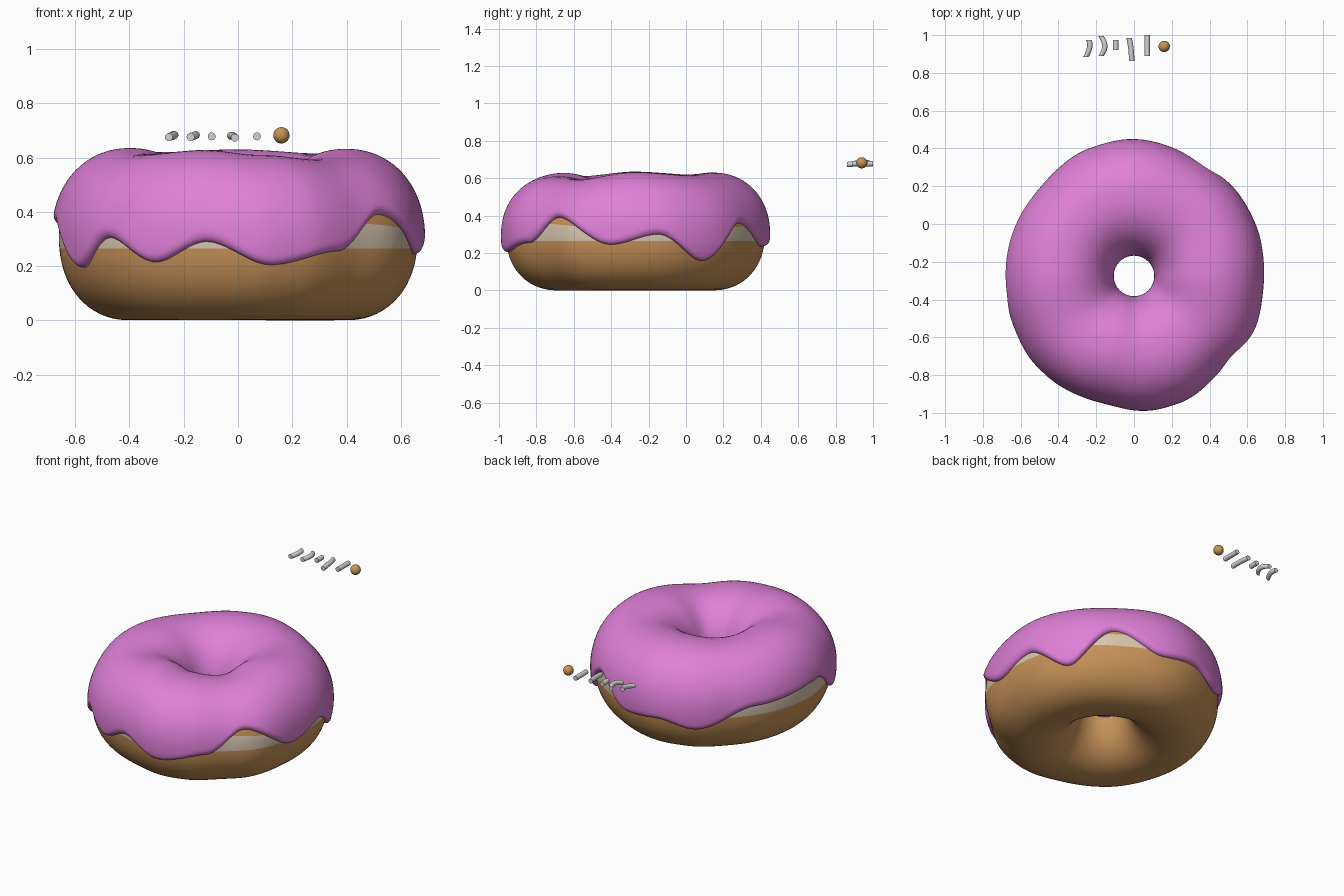
import bpy, bmesh, math
from math import sin, cos, pi, radians

if "Cube" in bpy.data.objects:
    bpy.data.objects.remove(bpy.data.objects["Cube"])

CENTER_Y = -0.275
HOLE = 0.135          # dough hole radius
THICK = 0.028         # icing thickness
STEPS = 180
POWER = 0.93          # slightly boxy ring section

# Outline radius, icing top and icing lower edge by angle in degrees
RADIUS = [(-161, .69), (-135, .705), (-105, .695), (-82, .718), (-70, .715),
          (-48, .685), (-30, .705), (-6, .688), (25, .7), (40, .705),
          (60, .7), (92, .725), (109, .716), (137, .685), (178, .688)]
TOP = [(-140, .612), (-108, .628), (-80, .61), (-45, .592), (0, .632),
       (45, .615), (90, .63), (135, .62), (180, .635)]
EDGE = [(-149, .195), (-134, .305), (-117, .215), (-100, .29), (-80, .205),
        (-57, .255), (-38, .39), (-11, .245), (11, .3), (33, .16),
        (56, .36), (80, .235), (98, .25), (116, .205), (146, .325),
        (187, .36)]


def material(name, color):
    m = bpy.data.materials.new(name)
    m.use_nodes = True
    rgba = (*color, 1)
    m.diffuse_color = rgba
    m.node_tree.nodes["Principled BSDF"].inputs["Base Color"].default_value = rgba
    return m


brown = material("baked brown", (.58, .29, .10))
cream = material("pale cream", (.69, .57, .43))
pink = material("pink icing", (.74, .215, .69))
grey = material("light grey", (.65, .65, .65))


def lookup(table, deg):
    """Smooth periodic interpolation of (angle, value) pairs."""
    deg = (deg - table[0][0]) % 360 + table[0][0]
    pairs = table + [(table[0][0] + 360, table[0][1])]
    for (a, u), (b, v) in zip(pairs, pairs[1:]):
        if a <= deg <= b:
            t = (deg - a) / (b - a)
            return u + (v - u) * t * t * (3 - 2 * t)


def spread(a, b, n):
    return [a + (b - a) * i / n for i in range(n)]


def loft(name, rings, mats, closed=True, rule=None, angle=60):
    """Skin closed rings of points; join the ends or cap them."""
    bm = bmesh.new()
    vs = [[bm.verts.new(p) for p in r] for r in rings]
    n, m = len(rings), len(rings[0])
    for i in range(n if closed else n - 1):
        for j in range(m):
            k, l = (i + 1) % n, (j + 1) % m
            f = bm.faces.new((vs[i][j], vs[k][j], vs[k][l], vs[i][l]))
            f.material_index = rule(j) if rule else 0
    if not closed:
        bm.faces.new(vs[0])
        bm.faces.new(vs[-1])
    bmesh.ops.recalc_face_normals(bm, faces=bm.faces)
    mesh = bpy.data.meshes.new(name)
    bm.to_mesh(mesh)
    bm.free()
    ob = bpy.data.objects.new(name, mesh)
    bpy.context.collection.objects.link(ob)
    for mat in mats:
        mesh.materials.append(mat)
    smooth(ob, angle)


def smooth(ob, angle):
    bpy.ops.object.select_all(action='DESELECT')
    ob.select_set(True)
    bpy.context.view_layer.objects.active = ob
    bpy.ops.object.shade_smooth_by_angle(angle=radians(angle))


def soft(v, p):
    return math.copysign(abs(v) ** p, v)


class Section:
    """Dough cross-section at one angle around the ring."""

    def __init__(self, deg):
        self.a = radians(deg)
        outer = lookup(RADIUS, deg) - THICK
        self.mid, self.half = (outer + HOLE) / 2, (outer - HOLE) / 2
        self.h = (lookup(TOP, deg) - THICK) / 2

    def point(self, phi, off=0):
        r = self.mid + self.half * soft(cos(phi), POWER) + off * cos(phi)
        z = self.h + self.h * soft(sin(phi), POWER) + off * sin(phi)
        return r * cos(self.a), CENTER_Y + r * sin(self.a), z

    def phi_at(self, z):
        return math.asin(soft((z - self.h) / self.h, 1 / POWER))


sections = [(d, Section(d)) for d in spread(-180, 180, STEPS)]

# Dough ring with a pale band around its outer side
LOW, BAND = 32, 5
rings = []
for deg, s in sections:
    p0, p1 = s.phi_at(.265), s.phi_at(.35 + .01 * sin(radians(deg * 5)))
    phis = spread(-pi, p0, LOW) + spread(p0, p1, BAND) + spread(p1, pi, LOW)
    rings.append([s.point(p) for p in phis])
loft("dough_ring", rings, [brown, cream],
     rule=lambda j: int(LOW <= j < LOW + BAND))

# Icing shell with a wavy, rounded lower edge
rings = []
for deg, s in sections:
    start, end = s.phi_at(lookup(EDGE, deg)), pi + .1
    ring = []
    for t in spread(0, 1, 60) + [1]:
        e = t * t * (3 - 2 * t)
        phi = start + (end - start) * e
        d = min(1, min(e, 1 - e) * (end - start) / .11)
        ring.append(s.point(phi, THICK * math.sqrt(1 - (1 - d) ** 2)))
    ring += [s.point(p, -.012) for p in spread(end, start, 16)]
    rings.append(ring)
loft("icing", rings, [pink], angle=80)


# Sprinkles: short rods, some bent, lying along y
def sprinkle(name, back, middle, front, r=.0145):
    path = []
    for t in spread(0, 1, 10) + [1]:
        w = ((1 - t) * (1 - 2 * t), 4 * t * (1 - t), t * (2 * t - 1))
        path.append([sum(k * p[c] for k, p in zip(w, (back, middle, front)))
                     for c in range(3)])
    loft(name, [[(x + r * cos(q), y, z + r * sin(q))
                 for q in spread(0, 2 * pi, 16)] for x, y, z in path],
         [grey], closed=False, angle=40)


Z = .678
sprinkle("sprinkle_hooked", (-.24, .975, .683), (-.235, .935, .682), (-.255, .884, .675))
sprinkle("sprinkle_bent", (-.175, .995, .676), (-.155, .942, .683), (-.175, .889, .676))
sprinkle("sprinkle_short", (-.097, .975, Z), (-.097, .947, Z), (-.097, .92, Z))
sprinkle("sprinkle_wavy", (-.026, .985, .68), (-.016, .926, .678), (-.012, .862, .673))
sprinkle("sprinkle_long", (.07, 1, Z), (.07, .945, Z), (.07, .89, Z))

# Round sprinkle
bpy.ops.mesh.primitive_uv_sphere_add(segments=32, ring_count=16, radius=.03,
                                     location=(.16, .94, .682))
ball = bpy.context.object
ball.name = "sprinkle_ball"
ball.data.materials.append(brown)
smooth(ball, 60)
